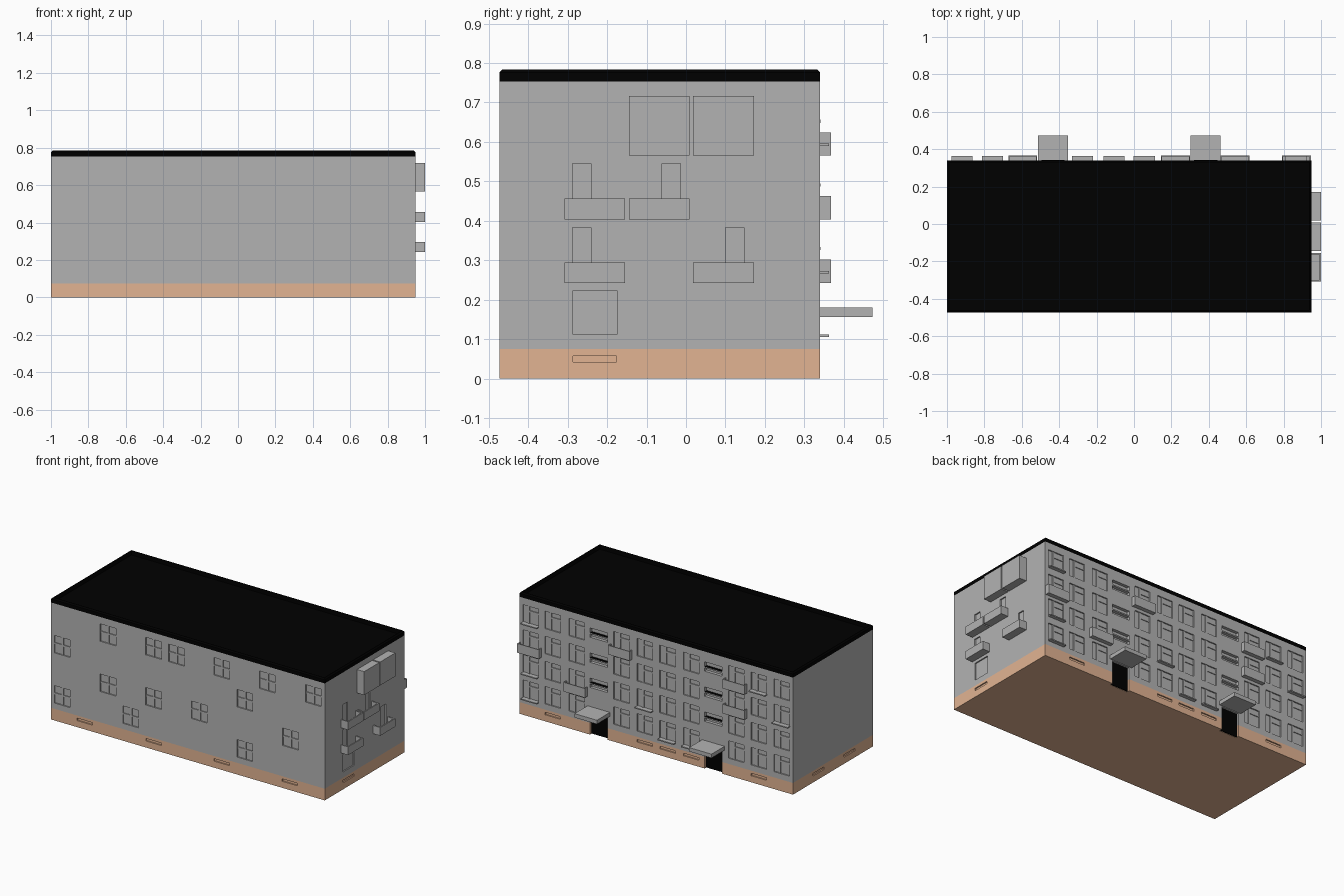
import bpy
import bmesh
from mathutils import Vector

cube = bpy.data.objects.get("Cube")
if cube:
    bpy.data.objects.remove(cube, do_unlink=True)


def material(name, rgb):
    m = bpy.data.materials.new(name)
    m.use_nodes = True
    color = (*rgb, 1)
    m.diffuse_color = color
    m.node_tree.nodes["Principled BSDF"].inputs["Base Color"].default_value = color
    return m


GREY = material("wall_grey", (0.45, 0.45, 0.45))
TAN = material("plinth_tan", (0.76, 0.455, 0.29))
BLACK = material("roof_black", (0.0, 0.0, 0.0))

X0, X1, Y0, Y1 = -1.0, 0.949, -0.473, 0.34
PLINTH, EAVES, TOP = 0.075, 0.753, 0.784
FLOORS = [0.168 + 0.1615 * i for i in range(4)]     # window centre heights
DEPTH = 0.008                                       # recess of windows and vents


def make(name, boxes, mat):
    """One object made of axis-aligned boxes given as (low, high) corners."""
    bm = bmesh.new()
    for lo, hi in boxes:
        lo, hi = Vector(lo), Vector(hi)
        verts = bmesh.ops.create_cube(bm, size=1)["verts"]
        for v in verts:
            for i in range(3):
                v.co[i] = hi[i] if v.co[i] > 0 else lo[i]
    mesh = bpy.data.meshes.new(name)
    bm.to_mesh(mesh)
    bm.free()
    mesh.materials.append(mat)
    ob = bpy.data.objects.new(name, mesh)
    bpy.context.collection.objects.link(ob)
    return ob


def on_wall(side, a0, a1, z0, z1, d0, d1):
    """Box on a wall: span a along it, height z, distance d outwards."""
    if side in ("front", "back"):
        y = [Y0 - d0, Y0 - d1] if side == "front" else [Y1 + d0, Y1 + d1]
        return (a0, min(y), z0), (a1, max(y), z1)
    x = [X1 + d0, X1 + d1] if side == "left" else [X0 - d0, X0 - d1]
    return (min(x), a0, z0), (max(x), a1, z1)


def cut(target, boxes):
    cutter = make(target.name + "_cutter", boxes, target.data.materials[0])
    cutter.hide_render = True
    cutter.hide_viewport = True
    cutter.display_type = "WIRE"
    mod = target.modifiers.new("recesses", "BOOLEAN")
    mod.operation = "DIFFERENCE"
    mod.solver = "EXACT"
    mod.object = cutter


openings, frames, sills, vents = [], [], [], []


def window(side, a, z, style="plain", w=0.112, h=0.112):
    l, r, b, t = a - w / 2, a + w / 2, z - h / 2, z + h / 2
    openings.append(on_wall(side, l, r, b, t, -DEPTH, 0.02))

    def bar(a0, a1, z0, z1):
        frames.append(on_wall(side, a0, a1, z0, z1, -DEPTH - 0.002, -0.003))
    if style == "cross":
        bar(a - 0.006, a + 0.006, b, t)
        bar(l, r, z - 0.001, z + 0.009)
    elif style == "sash":
        m = a + w * 0.14
        bar(m - 0.006, m + 0.006, b, t)
        bar(l, m, z + 0.018, z + 0.028)


def vent(side, a):
    vents.append(on_wall(side, a - 0.055, a + 0.055, 0.042, 0.058, -DEPTH, 0.02))


def balcony(name, side, a0, a1, z0, z1, depth, wall):
    parts = [
        on_wall(side, a0, a1, z0, z0 + 0.008, 0, depth),
        on_wall(side, a0, a1, z0, z1, depth - wall, depth),
        on_wall(side, a0, a0 + wall, z0, z1, 0, depth),
        on_wall(side, a1 - wall, a1, z0, z1, 0, depth),
    ]
    return make(name, parts, GREY)


# Front windows: one row of columns per floor
for floor, columns in enumerate([
        (-0.92, -0.433, 0.38),
        (-0.595, -0.27, 0.055, 0.705),
        (-0.92, 0.38),
        (-0.595, -0.27, -0.106, 0.215, 0.54, 0.868)]):
    for x in columns:
        window("front", x, FLOORS[floor], "cross")
for x in (-0.76, -0.27, 0.215, 0.7):
    vent("front", x)

# Back windows, with balconies and sills on some of them
BACK = (0.868, 0.711, 0.54, 0.222, 0.055, -0.107, -0.275, -0.595, -0.757, -0.92)
BALCONIES = {(0, 2), (2, 1), (3, 3), (7, 3), (7, 2)}
SILLS = {(0, 3), (8, 3), (4, 1), (5, 0), (6, 0), (9, 2), (0, 0), (0, 1)}
for c, x in enumerate(BACK):
    for f, z in enumerate(FLOORS):
        window("back", x, z, "sash")
        if (c, f) in BALCONIES:
            balcony(f"back_balcony_{c}_{f}", "back", x - 0.077, x + 0.077,
                    z - 0.087, z - 0.028, 0.027, 0.006)
        if (c, f) in SILLS:
            sills.append(on_wall("back", x - 0.057, x + 0.057, z - 0.063, z - 0.056, -0.005, 0.023))
for x in (0.711, 0.055, -0.107, -0.275, -0.757):
    vent("back", x)

# Stair bays: landing windows, recessed entrance door and canopy
doorways = []
for i, x in enumerate((0.383, -0.433)):
    ledges = []
    for z in FLOORS[1:]:
        openings.append(on_wall("back", x - 0.0625, x + 0.0625, z - 0.026, z + 0.034, -0.02, 0.02))
        ledges.append(on_wall("back", x - 0.0625, x + 0.0625, z - 0.004, z + 0.004, -0.022, 0.001))
    ledge = make(f"landing_ledges_{i}", ledges, GREY)
    ledge.data.materials.append(BLACK)
    for p in ledge.data.polygons:
        p.material_index = 1 if p.normal.z > 0.9 else 0
    doorways.append(on_wall("back", x - 0.062, x + 0.062, -0.02, 0.152, -0.02, 0.02))
    make(f"entrance_door_{i}", [on_wall("back", x - 0.062, x + 0.062, 0.002, 0.152, -0.022, -0.014)], BLACK)
    make(f"entrance_canopy_{i}", [on_wall("back", x - 0.08, x + 0.08, 0.156, 0.181, 0, 0.133)], GREY)

# Left end wall: open balconies with their doors, and closed loggias
for i, (y, z, door) in enumerate([(-0.231, 0.404, -0.264), (-0.068, 0.404, -0.037),
                                  (-0.231, 0.242, -0.264), (0.095, 0.242, 0.124)]):
    balcony(f"end_balcony_{i}", "left", y - 0.077, y + 0.077, z, z + 0.053, 0.051, 0.008)
    window("left", door, z + 0.0755, "plain", 0.047, 0.132)
for i, y in enumerate((-0.068, 0.095)):
    make(f"closed_loggia_{i}", [on_wall("left", y - 0.077, y + 0.077, 0.566, 0.717, 0, 0.051)], GREY)
window("left", -0.231, FLOORS[0])
vent("left", -0.231)

# Right end wall: plain, with cellar vents only
for y in (0.08, -0.235):
    vent("right", y)

# Main masses
walls = make("walls", [((X0, Y0, PLINTH), (X1, Y1, EAVES))], GREY)
cut(walls, openings + doorways)
plinth = make("plinth", [((X0, Y0, 0), (X1, Y1, PLINTH))], TAN)
cut(plinth, vents + doorways)
make("window_frames", frames, GREY)
make("window_sills", sills, GREY)
roof = make("roof", [((X0, Y0, EAVES), (X1, Y1, TOP))], BLACK)
# Chamfer the upper rim, then sink the roof deck behind a low parapet
bm = bmesh.new()
bm.from_mesh(roof.data)
rim = [e for e in bm.edges if all(v.co.z > TOP - 0.001 for v in e.verts)]
bmesh.ops.bevel(bm, geom=rim, offset=0.008, segments=1, affect="EDGES")
deck = max(bm.faces, key=lambda f: f.calc_center_median().z)
bmesh.ops.inset_region(bm, faces=[deck], thickness=0.006)
deck = bmesh.ops.extrude_discrete_faces(bm, faces=[deck])["faces"][0]
bmesh.ops.translate(bm, verts=deck.verts, vec=(0, 0, EAVES + 0.003 - TOP))
bm.to_mesh(roof.data)
bm.free()
